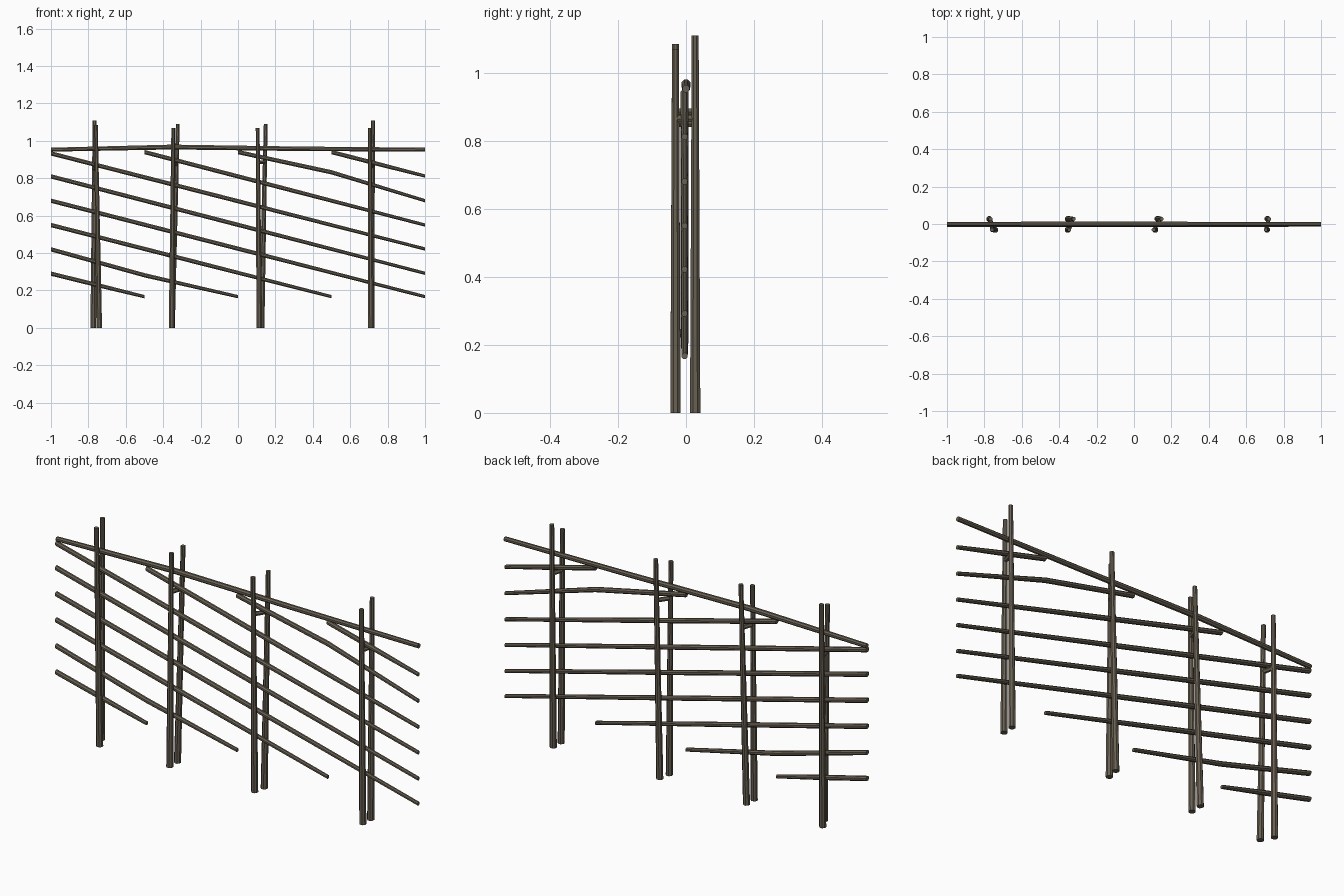
import bpy, bmesh, math
from mathutils import Vector

if "Cube" in bpy.data.objects:
    bpy.data.objects.remove(bpy.data.objects["Cube"])

wood = bpy.data.materials.new("weathered_wood")
wood.diffuse_color = (0.14, 0.118, 0.085, 1)
wood.use_nodes = True
wood.node_tree.nodes["Principled BSDF"].inputs["Base Color"].default_value = wood.diffuse_color


def pole(name, points, radii, sides=7, axis='Z'):
    """Tapered pole through points, with capped ends cut square to the axis."""
    bm = bmesh.new()
    rings = []
    for p, r in zip(points, radii):
        ring = []
        for i in range(sides):
            a = 2 * math.pi * (i + 0.5) / sides
            c, s = r * math.cos(a), r * math.sin(a)
            off = {'Z': (c, s, 0), 'X': (0, c, s), 'Y': (s, 0, c)}[axis]
            ring.append(bm.verts.new(Vector(p) + Vector(off)))
        rings.append(ring)
    for a, b in zip(rings, rings[1:]):
        for i in range(sides):
            j = (i + 1) % sides
            bm.faces.new((a[i], a[j], b[j], b[i]))
    bm.faces.new(rings[0][::-1])
    bm.faces.new(rings[-1])
    bmesh.ops.recalc_face_normals(bm, faces=bm.faces)
    me = bpy.data.meshes.new(name)
    bm.to_mesh(me)
    bm.free()
    me.materials.append(wood)
    ob = bpy.data.objects.new(name, me)
    bpy.context.collection.objects.link(ob)
    return ob


# Post pairs: front (bottom x, top x, height), back (same), tie height
pairs = [
    ((-0.742, -0.760, 1.085), (-0.774, -0.767, 1.11), 0.85),
    ((-0.355, -0.346, 1.07), (-0.353, -0.322, 1.09), 0.875),
    ((0.114, 0.105, 1.07), (0.126, 0.148, 1.09), 0.885),
    ((0.711, 0.704, 1.07), (0.714, 0.722, 1.11), 0.865),
]
for n, (front, back, tie) in enumerate(pairs, 1):
    ends = []
    for side, y, (x0, x1, h) in (("front", -0.031, front), ("back", 0.027, back)):
        pole(f"{side}_post_{n}", [(x0, y, 0), (x1, y, h)], [0.0165, 0.011], 8)
        ends.append((x0 + (x1 - x0) * tie / h, y, tie))
    # short tie between the two posts, carrying the rail above
    pole(f"tie_{n}", ends, [0.011, 0.011], 6, 'Y')

# Top rail, slightly bowed
pole("top_rail", [(-1, 0, 0.953), (-0.35, 0, 0.967), (0.3, 0, 0.958), (1, 0, 0.953)],
     [0.0115, 0.014, 0.013, 0.0115], 8, 'X')

# Sloping rails: start x, z, end x, z, sag at the middle
rails = [
    (-1, 0.29, -0.5, 0.167, 0), (-1, 0.42, 0, 0.167, -0.012),
    (-1, 0.55, 0.5, 0.167, 0), (-1, 0.68, 1, 0.167, 0),
    (-1, 0.81, 1, 0.292, 0), (-1, 0.933, 1, 0.422, 0),
    (-0.5, 0.94, 1, 0.55, 0), (0, 0.94, 1, 0.68, 0.022),
    (0.5, 0.94, 1, 0.812, 0),
]
for n, (x0, z0, x1, z1, sag) in enumerate(rails, 1):
    y = -0.004
    mid = ((x0 + x1) / 2, y, (z0 + z1) / 2 + sag)
    pole(f"sloping_rail_{n}", [(x0, y, z0), mid, (x1, y, z1)],
         [0.0125, 0.0125, 0.0095], 8, 'X')
